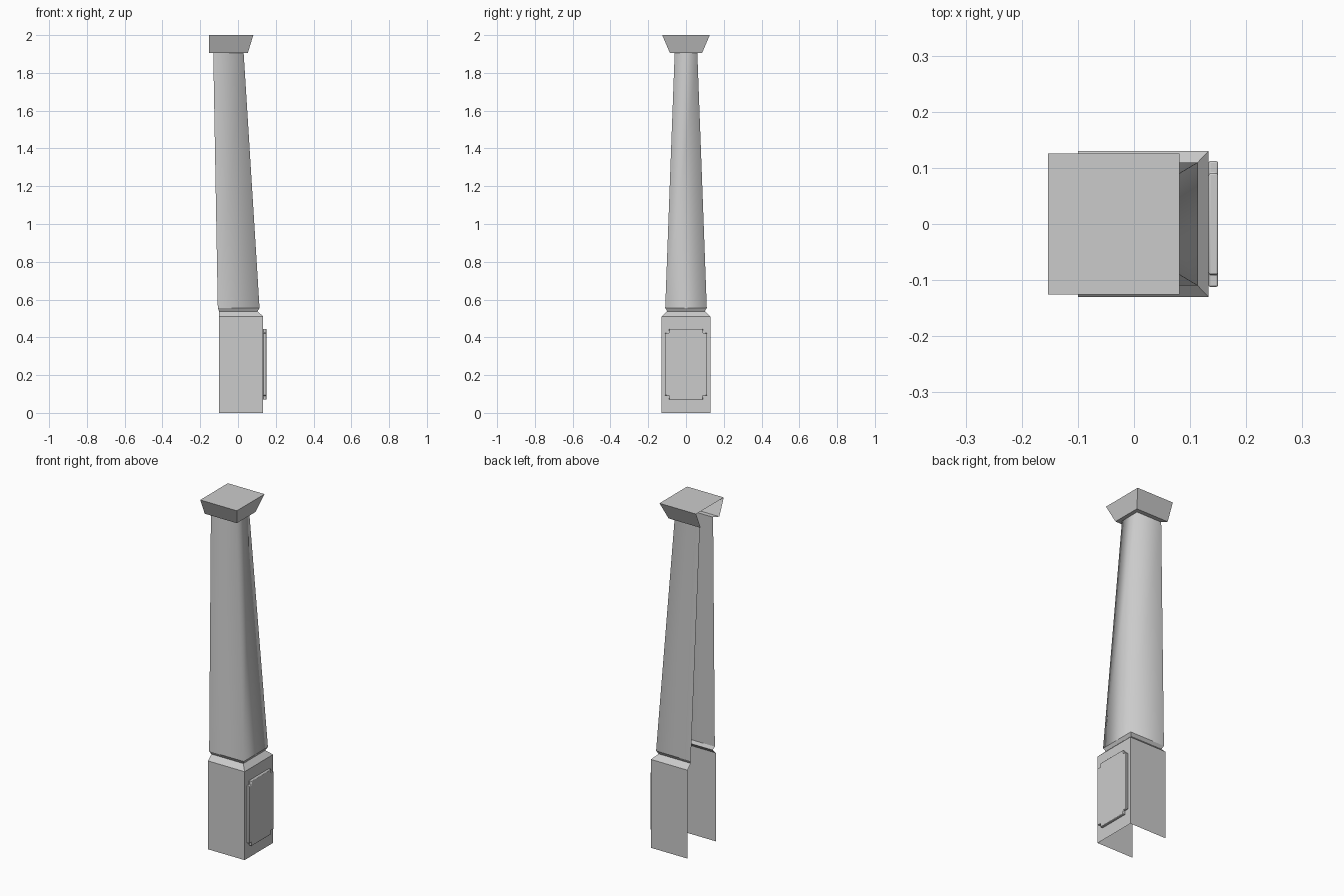
import bpy, bmesh

if "Cube" in bpy.data.objects:
    bpy.data.objects.remove(bpy.data.objects["Cube"])


def finish(bm, name, smooth_angle=None):
    bmesh.ops.recalc_face_normals(bm, faces=bm.faces)
    mesh = bpy.data.meshes.new(name)
    bm.to_mesh(mesh)
    bm.free()
    obj = bpy.data.objects.new(name, mesh)
    bpy.context.collection.objects.link(obj)
    bpy.ops.object.select_all(action='DESELECT')
    obj.select_set(True)
    bpy.context.view_layer.objects.active = obj
    if smooth_angle is not None:
        bpy.ops.object.shade_smooth_by_angle(angle=smooth_angle)
    return obj


def u_shell(name, sections, smooth_angle, cap=False):
    """Three-sided shell, open at the back (-x); sections: z, back x, front x, half width."""
    bm = bmesh.new()
    rows = [[bm.verts.new(p) for p in
             ((b, -w, z), (f, -w, z), (f, w, z), (b, w, z))]
            for z, b, f, w in sections]
    for lo, hi in zip(rows, rows[1:]):
        for i in range(3):
            bm.faces.new((lo[i], lo[i + 1], hi[i + 1], hi[i]))
    if cap:
        bm.faces.new(rows[-1])
    # open shell: make the normals point away from the hollow
    obj = finish(bm, name, smooth_angle)
    front = min(obj.data.polygons, key=lambda p: p.normal.y)
    if front.center.y > 0:
        obj.data.flip_normals()
    return obj


# Plinth with sloped shoulder and recessed neck
u_shell("plinth", [(0, -0.10, 0.133, 0.13), (0.51, -0.10, 0.133, 0.13),
                   (0.538, -0.10, 0.104, 0.10)], 0.6)
u_shell("neck", [(0.538, -0.10, 0.104, 0.10), (0.556, -0.107, 0.114, 0.11)], 0.6)

# Tapered leaning shaft
u_shell("shaft", [(0.556, -0.107, 0.114, 0.11), (1.905, -0.131, 0.03, 0.06)], 1.7)

# Flared capital with underside ledge and closed top
u_shell("capital", [(1.905, -0.131, 0.03, 0.06), (1.905, -0.153, 0.052, 0.085),
                    (2.0, -0.153, 0.081, 0.126)], 0.6, cap=True)

# Raised panel with notched corners
w, n, z0, z1 = 0.112, 0.022, 0.07, 0.445
quarter = [(w, z1 - n), (w - n, z1 - n), (w - n, z1)]
top = quarter + [(-y, z) for y, z in reversed(quarter)]
outline = top + [(y, z0 + z1 - z) for y, z in reversed(top)]
bm = bmesh.new()
face = bm.faces.new([bm.verts.new((0.133, y, z)) for y, z in outline])
ext = bmesh.ops.extrude_face_region(bm, geom=[face])
bmesh.ops.translate(bm, vec=(0.017, 0, 0),
                    verts=[g for g in ext["geom"] if isinstance(g, bmesh.types.BMVert)])
panel = finish(bm, "raised_panel", 0.6)
bevel = panel.modifiers.new("edge_bevel", 'BEVEL')
bevel.width = 0.003
bevel.segments = 2
